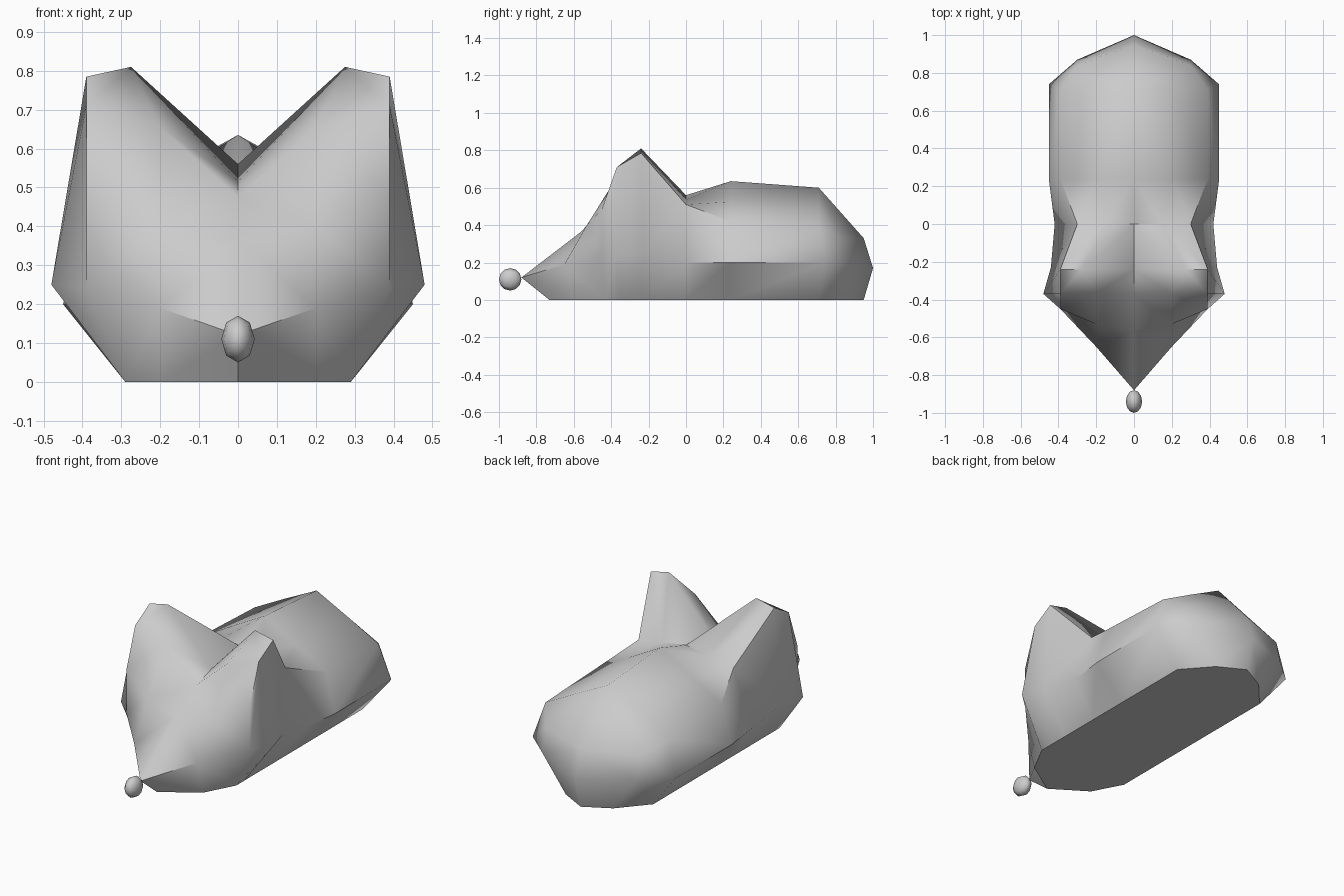
import bpy, bmesh, math

if "Cube" in bpy.data.objects:
    bpy.data.objects.remove(bpy.data.objects["Cube"])


def smooth(obj, degrees):
    bpy.ops.object.select_all(action='DESELECT')
    obj.select_set(True)
    bpy.context.view_layer.objects.active = obj
    bpy.ops.object.shade_smooth_by_angle(angle=math.radians(degrees))


# Half cross-sections from rump to brow: ridge, mid, shoulder/ear edge, side, underside
sections = [
    [(0, .71, .60), (.20, .71, .50), (.39, .71, .40), (.45, .74, .20), (.29, .71, 0)],
    [(0, .24, .635), (.20, .24, .525), (.39, .24, .42), (.45, .23, .20), (.29, .24, 0)],
    [(0, 0, .56), (.15, 0, .535), (.30, 0, .51), (.42, 0, .20), (.29, 0, 0)],
    [(0, -.24, .515), (.275, -.24, .81), (.39, -.24, .785), (.44, -.23, .25), (.29, -.24, 0)],
    [(0, -.37, .475), (.20, -.37, .655), (.39, -.37, .71), (.48, -.37, .25), (.29, -.36, 0)],
    [(0, -.56, .365), (.20, -.53, .40), (.39, -.45, .485), (.39, -.45, .24), (.29, -.43, 0)],
]
# Closing points of the muzzle and of the rump: centre and half-way out, top to bottom
muzzle = [(0, -.88, .12), (.20, -.65, .19), (0, -.73, 0), (.20, -.60, 0)]
rump = [(0, .95, .33), (.30, .84, .33), (0, 1.0, .17), (.30, .87, .20), (0, .95, 0), (.15, .87, 0)]

bm = bmesh.new()
rows = [[bm.verts.new(p) for p in s] for s in sections]
nose_c, nose_m, chin_c, chin_m = [bm.verts.new(p) for p in muzzle]
top_c, top_m, mid_c, mid_m, low_c, low_m = [bm.verts.new(p) for p in rump]

# Back, ears and flanks
for a, b in zip(rows, rows[1:]):
    for i in range(4):
        bm.faces.new((a[i], a[i + 1], b[i + 1], b[i]))

# Face and muzzle
c, m, edge, side, under = rows[-1]
for f in ((c, m, nose_m, nose_c), (m, edge, side, nose_m),
          (nose_c, nose_m, chin_m, chin_c), (nose_m, side, under, chin_m)):
    bm.faces.new(f)

# Rounded rump
c, m, edge, side, under = rows[0]
for f in ((c, m, top_m, top_c), (m, edge, top_m), (top_m, edge, side, mid_m),
          (top_c, top_m, mid_m, mid_c), (mid_m, side, under, low_m),
          (mid_c, mid_m, low_m, low_c)):
    bm.faces.new(f)

# Flat underside
bm.faces.new([low_c, low_m] + [r[4] for r in rows] + [chin_m, chin_c])

# Mirror the half across x = 0
geom = bm.verts[:] + bm.edges[:] + bm.faces[:]
bmesh.ops.mirror(bm, geom=geom, axis='X', merge_dist=.0001)
bmesh.ops.remove_doubles(bm, verts=bm.verts[:], dist=.0001)
bmesh.ops.recalc_face_normals(bm, faces=bm.faces[:])
mesh = bpy.data.meshes.new("body")
bm.to_mesh(mesh)
bm.free()
body = bpy.data.objects.new("body", mesh)
bpy.context.collection.objects.link(body)
smooth(body, 50)

# Nose ball
bpy.ops.mesh.primitive_uv_sphere_add(segments=8, ring_count=6, radius=1,
                                     location=(0, -.94, .11),
                                     rotation=(math.pi / 2, 0, 0))
nose = bpy.context.object
nose.name = "nose"
nose.scale = (.043, .06, .06)
smooth(nose, 50)
